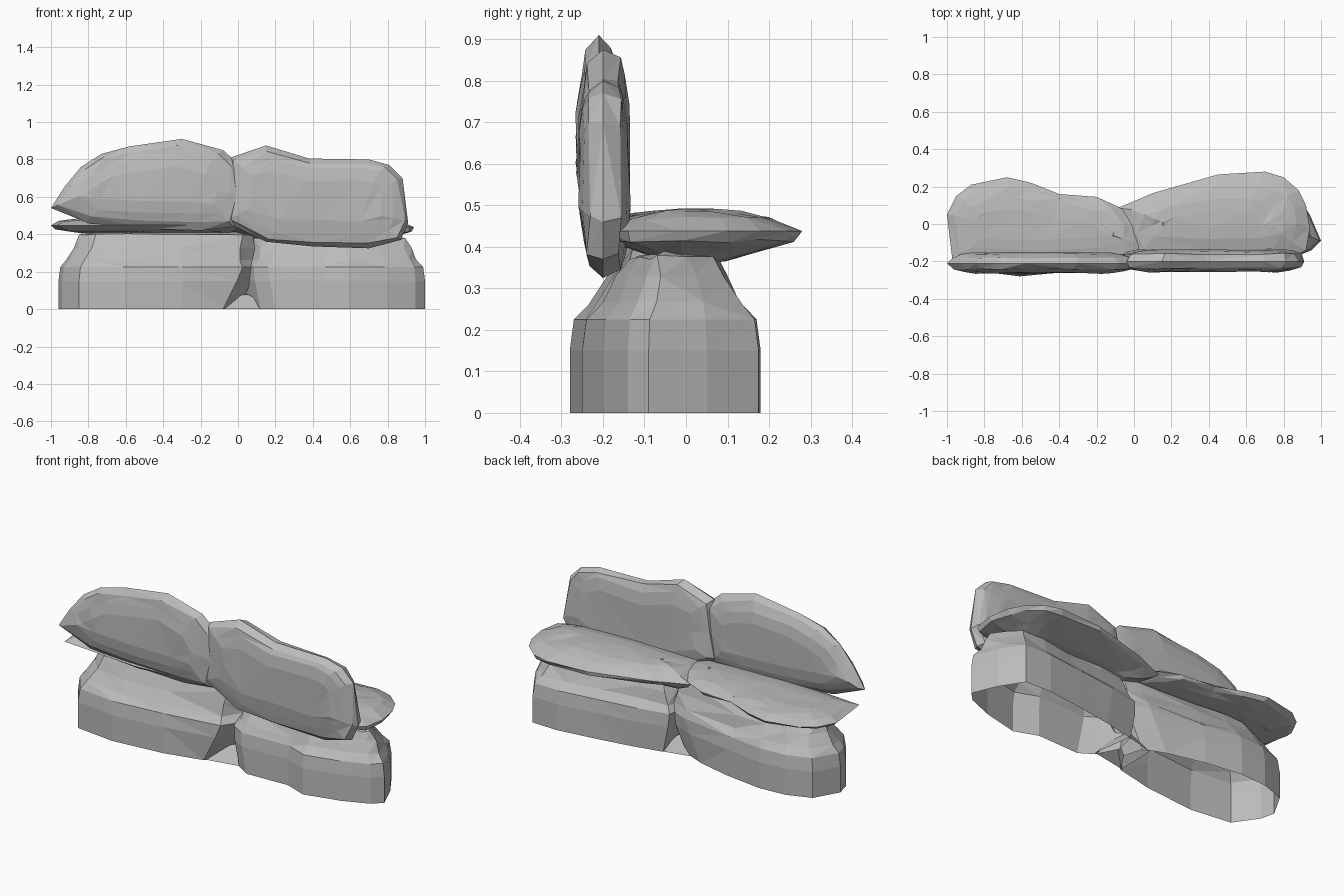
import bpy
import bmesh
import random
from mathutils import Vector

random.seed(4)

cube = bpy.data.objects.get("Cube")
if cube:
    bpy.data.objects.remove(cube, do_unlink=True)

# One stone grey for the whole bench
stone = bpy.data.materials.new("stone grey")
stone.use_nodes = True
grey = (0.5, 0.5, 0.5, 1)
stone.diffuse_color = grey
stone.node_tree.nodes["Principled BSDF"].inputs["Base Color"].default_value = grey


def jitter(amount):
    return random.uniform(-amount, amount)


def stone_slab(name, outline, layers, upright=False, open_bottom=False, flare=0, dome=0.01):
    """Loft an outline through (offset, inset) layers into a faceted stone.
    An upright slab has its outline in x and z, a lying one in x and y.
    Flare leans the inner end outwards with height, dome swells the broad faces."""
    bm = bmesh.new()
    us = [u for u, v in outline]
    vs = [v for u, v in outline]
    mid_u, mid_v = (min(us) + max(us)) / 2, (min(vs) + max(vs)) / 2
    half_u, half_v = (max(us) - min(us)) / 2, (max(vs) - min(vs)) / 2

    def place(u, v, w):
        return bm.verts.new(Vector((u, w, v)) if upright else Vector((u, v, w)))

    rings = []
    for offset, inset in layers:
        # The outermost layer stays exact, inset layers are roughened
        rough = 0.01 if inset > 0.01 else 0
        ring = []
        for u, v in outline:
            x = mid_u + (u - mid_u) * (1 - inset / half_u) + jitter(rough)
            y = mid_v + (v - mid_v) * (1 - inset / half_v) + jitter(rough)
            if (u - mid_u) * flare > abs(flare) * half_u / 2:
                x += flare * offset
            ring.append(place(x, y, offset + jitter(rough / 2)))
        rings.append(ring)

    count = len(outline)
    for low, high in zip(rings, rings[1:]):
        for i in range(count):
            j = (i + 1) % count
            bm.faces.new((low[i], low[j], high[j], high[i]))

    # Broad faces, swelling outwards
    caps = [bm.faces.new(rings[-1])]
    if not open_bottom:
        caps.append(bm.faces.new(rings[0]))
    bmesh.ops.recalc_face_normals(bm, faces=bm.faces)
    bmesh.ops.inset_individual(bm, faces=caps, thickness=min(half_v, half_u) / 4, depth=dome)

    bmesh.ops.triangulate(bm, faces=bm.faces)
    mesh = bpy.data.meshes.new(name)
    bm.to_mesh(mesh)
    bm.free()
    mesh.materials.append(stone)
    slab = bpy.data.objects.new(name, mesh)
    bpy.context.collection.objects.link(slab)


# Base boulders, hollow underneath
base_layers = [(0, 0), (0.15, 0), (0.225, 0.01), (0.265, 0.045), (0.33, 0.08)]
right_base_outline = [
    (-0.96, -0.04), (-0.94, -0.12), (-0.85, -0.25), (-0.61, -0.28), (-0.3, -0.25),
    (-0.08, -0.2), (0, -0.08), (-0.03, 0.03), (-0.15, 0.08), (-0.36, 0.13),
    (-0.58, 0.16), (-0.74, 0.15), (-0.88, 0.1)]
stone_slab("right_base_stone", right_base_outline, base_layers + [(0.4, 0.12)],
           open_bottom=True, flare=0.5)

left_base_outline = [
    (1, -0.09), (0.95, -0.14), (0.8, -0.2), (0.59, -0.25), (0.46, -0.2), (0.2, -0.21),
    (0.12, -0.16), (0.06, -0.04), (0.09, 0.08), (0.28, 0.12), (0.47, 0.15),
    (0.7, 0.18), (0.86, 0.175), (0.94, 0.05)]
stone_slab("left_base_stone", left_base_outline, base_layers + [(0.375, 0.11)],
           open_bottom=True, flare=-0.2)

# Low wedge filling the gap between the boulders
stone_slab("gap_wedge", [(-0.08, -0.19), (0.13, -0.15), (0.1, 0.08), (-0.07, 0.04)],
           [(0, 0), (0.07, 0.06)], open_bottom=True)

# Seat slabs, thin at the rim
right_seat_outline = [
    (-0.97, -0.2), (-1, 0.05), (-0.95, 0.15), (-0.87, 0.21), (-0.68, 0.25),
    (-0.55, 0.22), (-0.4, 0.16), (-0.2, 0.145), (-0.08, 0.09), (0.04, -0.02),
    (0.05, -0.14), (0, -0.21), (-0.5, -0.24)]
stone_slab("right_seat_slab", right_seat_outline,
           [(0.415, 0.09), (0.43, 0.03), (0.448, 0), (0.468, 0.05), (0.48, 0.1)], dome=0.006)

left_seat_outline = [
    (-0.09, 0.085), (0.02, 0.13), (0.1, 0.165), (0.45, 0.265), (0.7, 0.28),
    (0.8, 0.25), (0.88, 0.18), (0.92, 0.1), (0.94, -0.02), (0.92, -0.14),
    (0.8, -0.2), (0.4, -0.22), (0, -0.2), (-0.04, -0.08)]
stone_slab("left_seat_slab", left_seat_outline,
           [(0.367, 0.18), (0.388, 0.1), (0.415, 0.015), (0.438, 0), (0.468, 0.07), (0.483, 0.14)],
           dome=0.005)

# Upright back slabs
right_back_outline = [
    (-1, 0.54), (-0.93, 0.65), (-0.84, 0.76), (-0.73, 0.83), (-0.58, 0.87),
    (-0.3, 0.91), (-0.08, 0.85), (0.01, 0.77), (0.03, 0.6), (-0.02, 0.44),
    (-0.2, 0.42), (-0.5, 0.43), (-0.8, 0.46)]
stone_slab("right_back_slab", right_back_outline,
           [(-0.252, 0.09), (-0.24, 0.035), (-0.21, 0), (-0.18, 0.03), (-0.163, 0.08)], upright=True)

left_back_outline = [
    (-0.04, 0.81), (0.15, 0.875), (0.38, 0.805), (0.7, 0.8), (0.81, 0.77),
    (0.88, 0.7), (0.91, 0.46), (0.87, 0.37), (0.7, 0.325), (0.4, 0.335),
    (0.15, 0.36), (-0.08, 0.47), (-0.05, 0.64)]
stone_slab("left_back_slab", left_back_outline,
           [(-0.246, 0.07), (-0.235, 0.025), (-0.2, 0), (-0.16, 0.02), (-0.148, 0.06)], upright=True)
